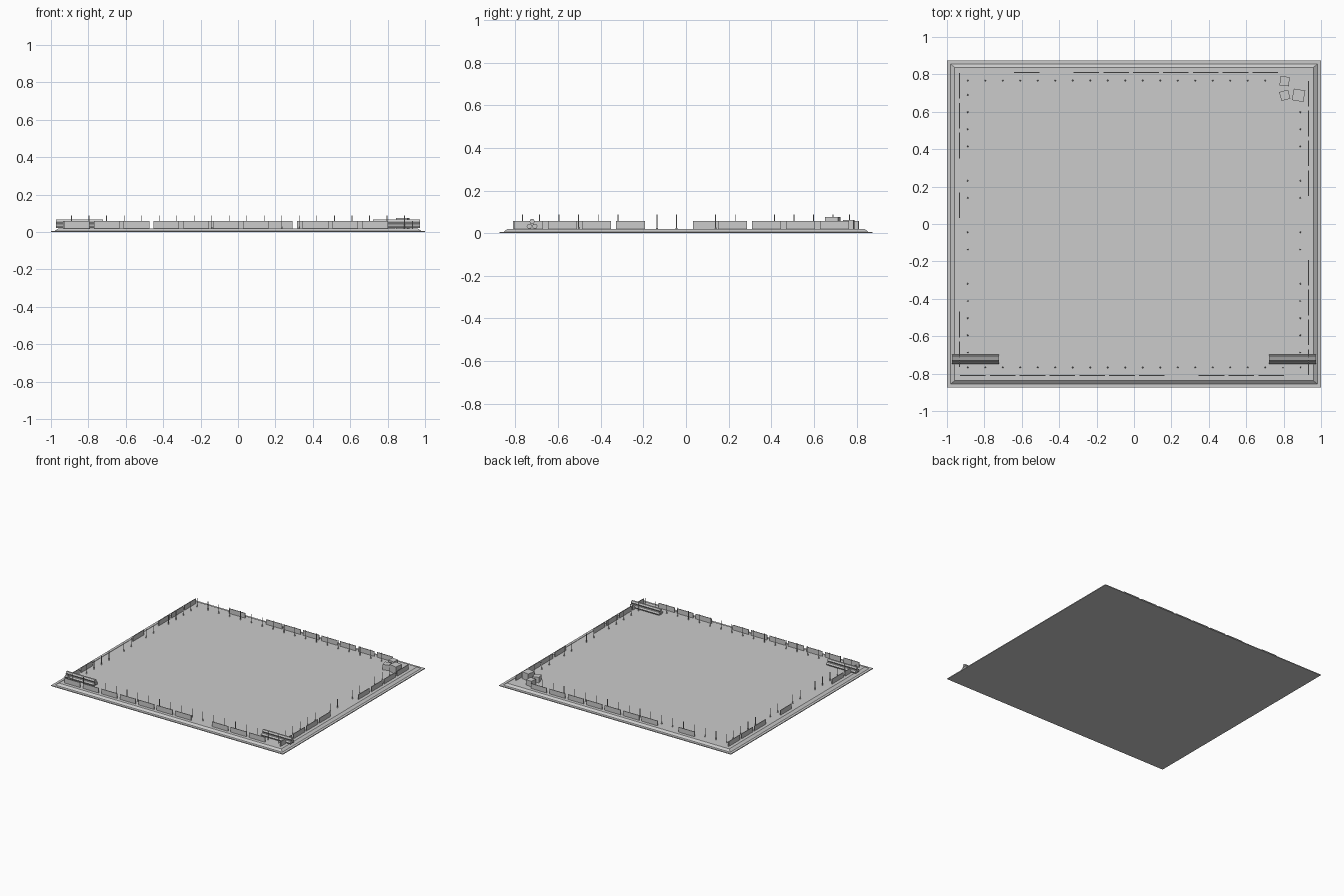
import bpy, bmesh, math
from mathutils import Matrix, Vector

if "Cube" in bpy.data.objects:
    bpy.data.objects.remove(bpy.data.objects["Cube"])

grey = bpy.data.materials.new("concrete_grey")
grey.diffuse_color = (0.6, 0.6, 0.6, 1)
grey.use_nodes = True
grey.node_tree.nodes["Principled BSDF"].inputs["Base Color"].default_value = grey.diffuse_color


def finish(name, bm):
    me = bpy.data.meshes.new(name)
    bm.to_mesh(me)
    bm.free()
    me.materials.append(grey)
    ob = bpy.data.objects.new(name, me)
    bpy.context.collection.objects.link(ob)
    return ob


def box(bm, centre, size, turn=0):
    m = (Matrix.Translation(centre) @ Matrix.Rotation(math.radians(turn), 4, 'Z')
         @ Matrix.Diagonal((*size, 1)))
    return bmesh.ops.create_cube(bm, size=1, matrix=m)["verts"]


def cone(bm, centre, r1, r2, depth, sides, rot=Matrix()):
    bmesh.ops.create_cone(bm, cap_ends=True, segments=sides, radius1=r1, radius2=r2,
                          depth=depth, matrix=Matrix.Translation(centre) @ rot)


DECK = 0.02

# thin ground plate
bm = bmesh.new()
box(bm, (0, 0, 0.003), (2, 1.75, 0.006))
finish("ground_plate", bm)

# raised deck with sloped edge
bm = bmesh.new()
verts = box(bm, (0, 0, 0.013), (1.96, 1.71, 0.014))
for v in verts:
    if v.co.z > 0.013:
        v.co.x *= 0.96 / 0.98
        v.co.y *= 0.838 / 0.855
finish("deck", bm)

# perimeter panels: each side lists which slots are filled
PITCH, LENGTH, HEIGHT, THICK = 0.1595, 0.137, 0.038, 0.005
sides = {
    "front": (Vector((-0.93, -0.81, 0)), Vector((1, 0, 0)), (0, 1, 2, 3, 4, 5, 6, 8, 9, 10)),
    "right": (Vector((0.932, -0.807, 0)), Vector((0, 1, 0)), (0, 1, 2, 3, 6, 7, 8, 9)),
    "back": (Vector((0.93, 0.81, 0)), Vector((-1, 0, 0)), (1, 2, 3, 4, 5, 6, 7, 9)),
    "left": (Vector((-0.932, 0.807, 0)), Vector((0, -1, 0)), (0, 1, 2, 4, 8, 9)),
}
for side, (start, step, slots) in sides.items():
    bm = bmesh.new()
    for i in slots:
        c = start + step * (i * PITCH + LENGTH / 2)
        c.z = DECK + HEIGHT / 2
        size = (LENGTH, THICK, HEIGHT) if step.x else (THICK, LENGTH, HEIGHT)
        box(bm, c, size)
    finish(side + "_panels", bm)

# thin stakes inside the panels, with a small foot
bm = bmesh.new()
spots = [(-0.89 + 0.0937 * i, y) for i in range(20) for y in (-0.767, 0.767)
         if not (y > 0 and i > 17)]
spots += [(x, 0.69 - 0.0918 * i) for i in range(16) for x in (-0.89, 0.89)
          if i not in (4, 7, 10) and not (x > 0 and i == 0)]
for x, y in spots:
    cone(bm, (x, y, DECK + 0.034), 0.0022, 0.0022, 0.068, 6)
    cone(bm, (x, y, DECK + 0.005), 0.0045, 0.0022, 0.010, 6)
finish("stakes", bm)

# stacked pipes in both front corners
R = 0.0128
along_x = Matrix.Rotation(math.pi / 2, 4, 'Y')
for side, s in (("left", -1), ("right", 1)):
    bm = bmesh.new()
    for dy, z in ((-R, R), (R, R), (0, R * (1 + math.sqrt(3)))):
        cone(bm, (s * 0.848, -0.722 + dy, DECK + z), R, R, 0.25, 6, along_x)
    finish(side + "_pipe_stack", bm)

# crates in the back right corner
for name, x, y, size, turn in (("crate_back", 0.805, 0.763, 0.05, -4),
                               ("crate_left", 0.806, 0.688, 0.049, 15),
                               ("crate_large", 0.88, 0.688, 0.062, -10)):
    h = 0.055 if size > 0.055 else 0.042
    bm = bmesh.new()
    box(bm, (x, y, DECK + h / 2), (size, size, h), turn)
    finish(name, bm)
